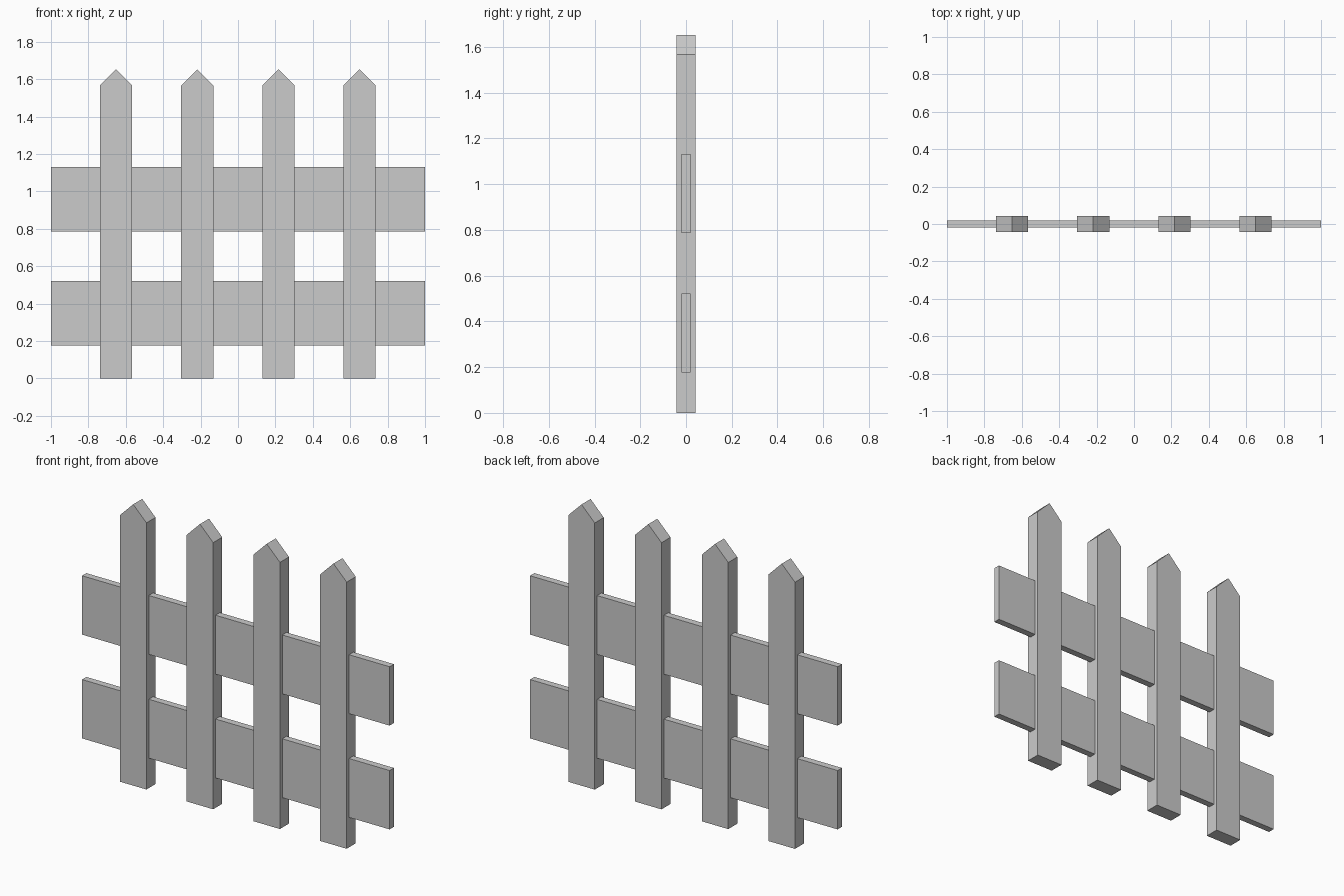
import bpy

if "Cube" in bpy.data.objects:
    bpy.data.objects.remove(bpy.data.objects["Cube"])


def extrude_profile(name, profile, half_depth):
    """Solid from an x-z outline, extruded along y and centred on y = 0."""
    n = len(profile)
    verts = [(x, y, z) for y in (-half_depth, half_depth) for x, z in profile]
    faces = [tuple(range(n)), tuple(reversed(range(n, 2 * n)))]
    faces += [(i, i + n, (i + 1) % n + n, (i + 1) % n) for i in range(n)]
    mesh = bpy.data.meshes.new(name)
    mesh.from_pydata(verts, [], faces)
    obj = bpy.data.objects.new(name, mesh)
    bpy.context.collection.objects.link(obj)
    return obj


# Pointed upright pickets
HALF_W, SHOULDER, TIP = 0.086, 1.567, 1.653
picket_outline = [(-HALF_W, 0), (HALF_W, 0), (HALF_W, SHOULDER),
                  (0, TIP), (-HALF_W, SHOULDER)]
for i in range(4):
    picket = extrude_profile(f"picket_{i + 1}", picket_outline, 0.042)
    picket.location.x = (i - 1.5) * 0.434 - 0.001

# Horizontal rails running through the pickets
for name, low, high in (("lower_rail", 0.176, 0.522), ("upper_rail", 0.786, 1.132)):
    extrude_profile(name, [(-1, low), (1, low), (1, high), (-1, high)], 0.02)
